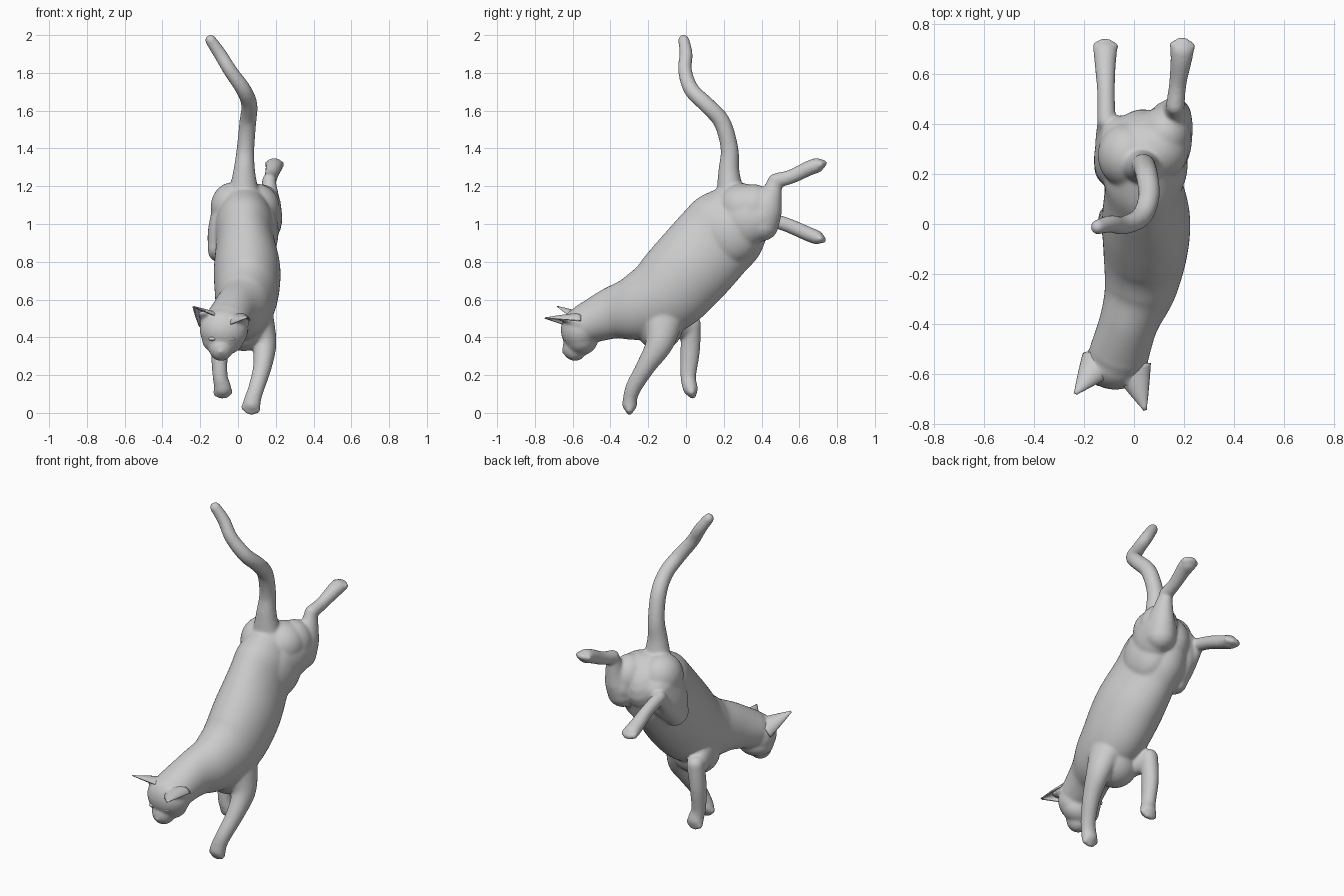
import bpy, bmesh
from math import sin, cos, pi
from mathutils import Vector, Matrix


def catmull(p0, p1, p2, p3, t):
    return [0.5 * (2*b + (c-a)*t + (2*a-5*b+4*c-d)*t*t + (3*b-a-3*c+d)*t**3)
            for a, b, c, d in zip(p0, p1, p2, p3)]


def tube(bm, stations, sides=28, steps=6):
    """Rounded tube through (x, y, z, half width, half depth) stations."""
    st = [stations[0]] + stations + [stations[-1]]
    pts = [catmull(*st[i:i+4], k/steps) for i in range(len(st)-3) for k in range(steps)]
    pts.append(list(stations[-1]))
    rings = []

    def ring(c, s, n, rx, rn):
        rings.append([bm.verts.new(c + s*rx*cos(2*pi*k/sides) + n*rn*sin(2*pi*k/sides))
                      for k in range(sides)])

    caps = [0.12, 0.45, 0.8, 1.1, 1.4]
    for i, p in enumerate(pts):
        c = Vector(p[:3])
        a, b = pts[max(i-1, 0)], pts[min(i+1, len(pts)-1)]
        t = (Vector(b[:3]) - Vector(a[:3])).normalized()
        s = (Vector((1, 0, 0)) - t*t.x).normalized()
        n = t.cross(s)
        r = min(p[3], p[4])
        if i == 0:
            for f in reversed(caps):
                ring(c - t*r*sin(f), s, n, p[3]*cos(f), p[4]*cos(f))
        ring(c, s, n, p[3], p[4])
        if i == len(pts)-1:
            for f in caps:
                ring(c + t*r*sin(f), s, n, p[3]*cos(f), p[4]*cos(f))
    for a, b in zip(rings, rings[1:]):
        for k in range(sides):
            j = (k+1) % sides
            bm.faces.new((a[k], a[j], b[j], b[k]))
    bm.faces.new(rings[0])
    bm.faces.new(rings[-1])
    return Vector(stations[-1][:3]), t, s


def blob(bm, centre, radii):
    m = Matrix.Translation(centre) @ Matrix.Diagonal((*radii, 1))
    bmesh.ops.create_uvsphere(bm, u_segments=32, v_segments=20, radius=1, matrix=m)


def limb(bm, stations):
    """Tube ending in a paw with four toes."""
    c, t, s = tube(bm, stations)
    for k, f in ((-1.5, 0.022), (-0.5, 0.036), (0.5, 0.036), (1.5, 0.022)):
        blob(bm, c + s*k*0.022 + t*f, (0.02, 0.02, 0.02))


def finish(bm, name):
    bmesh.ops.recalc_face_normals(bm, faces=bm.faces)
    for f in bm.faces:
        f.smooth = True
    me = bpy.data.meshes.new(name)
    bm.to_mesh(me)
    bm.free()
    ob = bpy.data.objects.new(name, me)
    bpy.context.collection.objects.link(ob)
    return ob


bm = bmesh.new()

# torso and neck
tube(bm, [(.035, .30, 1.065, .135, .18), (.035, .225, .985, .158, .222),
          (.038, .145, .90, .155, .226), (.048, .02, .76, .176, .226),
          (.045, -.11, .63, .168, .215), (.025, -.255, .56, .145, .178),
          (-.02, -.39, .527, .118, .138), (-.06, -.52, .475, .12, .11)], 56, 8)
blob(bm, (.03, -.14, .465), (.14, .125, .138))

# haunches and rump
blob(bm, (.09, .30, 1.09), (.13, .13, .125))
blob(bm, (.125, .36, 1.08), (.105, .115, .13))
blob(bm, (-.03, .275, 1.09), (.115, .13, .13))
blob(bm, (.11, .24, .96), (.105, .16, .17))

# skull, cheeks and muzzle
blob(bm, (-.075, -.56, .44), (.128, .103, .118))
blob(bm, (-.08, -.555, .39), (.112, .088, .085))
blob(bm, (-.09, -.588, .345), (.066, .066, .07))
blob(bm, (-.092, -.632, .325), (.02, .026, .02))

# tail
tube(bm, [(.03, .235, 1.15, .085, .075), (.033, .227, 1.28, .058, .056),
          (.04, .23, 1.40, .047, .047), (.052, .19, 1.54, .045, .045),
          (.06, .11, 1.63, .043, .043), (.03, .03, 1.71, .041, .041),
          (-.04, -.005, 1.81, .037, .037), (-.095, .0, 1.90, .035, .035),
          (-.145, -.012, 1.973, .03, .03)])

# front legs
limb(bm, [(.10, -.12, .50, .09, .11), (.138, -.14, .37, .066, .075),
          (.13, -.21, .25, .05, .052), (.10, -.275, .14, .043, .043),
          (.08, -.295, .08, .044, .038), (.072, -.298, .045, .048, .04)])
tube(bm, [(-.03, -.13, .50, .08, .11), (-.07, -.03, .47, .06, .08),
          (-.085, .025, .46, .05, .055)])
limb(bm, [(-.085, .028, .47, .05, .052), (-.098, .022, .33, .045, .052),
          (-.095, .012, .20, .04, .042), (-.085, .018, .15, .044, .04),
          (-.082, .024, .128, .048, .04)])

# raised hind leg: thigh, shin, foot
tube(bm, [(.09, .22, 1.0, .09, .15), (.125, .30, 1.02, .10, .15), (.14, .37, 1.03, .095, .13),
          (.145, .405, 1.04, .09, .10)])
tube(bm, [(.145, .40, .995, .085, .09), (.16, .425, 1.08, .072, .085), (.165, .45, 1.15, .052, .06),
          (.165, .466, 1.21, .038, .042)])
limb(bm, [(.165, .472, 1.228, .038, .04), (.175, .56, 1.252, .035, .038),
          (.188, .65, 1.295, .043, .04), (.192, .692, 1.31, .048, .04)])

# lowered hind leg: thigh, shin, foot
tube(bm, [(-.045, .31, 1.06, .095, .13), (-.08, .27, .96, .08, .13), (-.10, .23, .86, .06, .08)])
tube(bm, [(-.10, .24, .86, .058, .065), (-.105, .33, .94, .05, .055), (-.11, .40, 1.015, .038, .042)])
limb(bm, [(-.11, .41, 1.032, .037, .038), (-.112, .53, .997, .036, .038),
          (-.115, .64, .95, .043, .039), (-.115, .69, .93, .048, .038)])


# ears: a soft root fused to the head inside a cupped shell tapering to a tip
def ear(skin, name, base, tip, facing):
    base, tip, o = Vector(base), Vector(tip), Vector(facing)
    a = (tip - base).normalized()
    o = (o - a*o.dot(a)).normalized()
    s = a.cross(o)
    tube(skin, [(*(base.lerp(tip, t) - o*d), w, h) for t, d, w, h in
                ((0, .012, .07, .046), (.25, .018, .05, .026), (.5, .014, .03, .012))])
    rows, cols = 10, 16
    bm = bmesh.new()
    grid = []
    for i in range(rows+1):
        t = i/rows
        w = 0.075*max(1-t, 0.03)**0.9
        grid.append([bm.verts.new(base.lerp(tip, t) + s*w*cos(pi*k/cols) - o*w*0.75*sin(pi*k/cols))
                     for k in range(cols+1)])
    for g, h in zip(grid, grid[1:]):
        for k in range(cols):
            bm.faces.new((g[k], g[k+1], h[k+1], h[k]))
    ob = finish(bm, name)
    so = ob.modifiers.new("thickness", 'SOLIDIFY')
    so.thickness = 0.008
    so.offset = 0


ear(bm, "left_ear", (-.14, -.56, .475), (-.235, -.68, .56), (-.1, -.6, -.8))
ear(bm, "right_ear", (-.005, -.58, .47), (.045, -.745, .50), (.3, -.2, -.9))

# fuse everything into one soft skin
body = finish(bm, "cat_body")
rm = body.modifiers.new("fuse", 'REMESH')
rm.mode = 'VOXEL'
rm.voxel_size = 0.008
rm.use_smooth_shade = True
sm = body.modifiers.new("soften", 'SMOOTH')
sm.factor = 0.5
sm.iterations = 12

# eyes
for name, x in (("left_eye", -.135), ("right_eye", -.035)):
    bm = bmesh.new()
    blob(bm, (x, -.634, .392), (.022, .015, .011))
    finish(bm, name)
